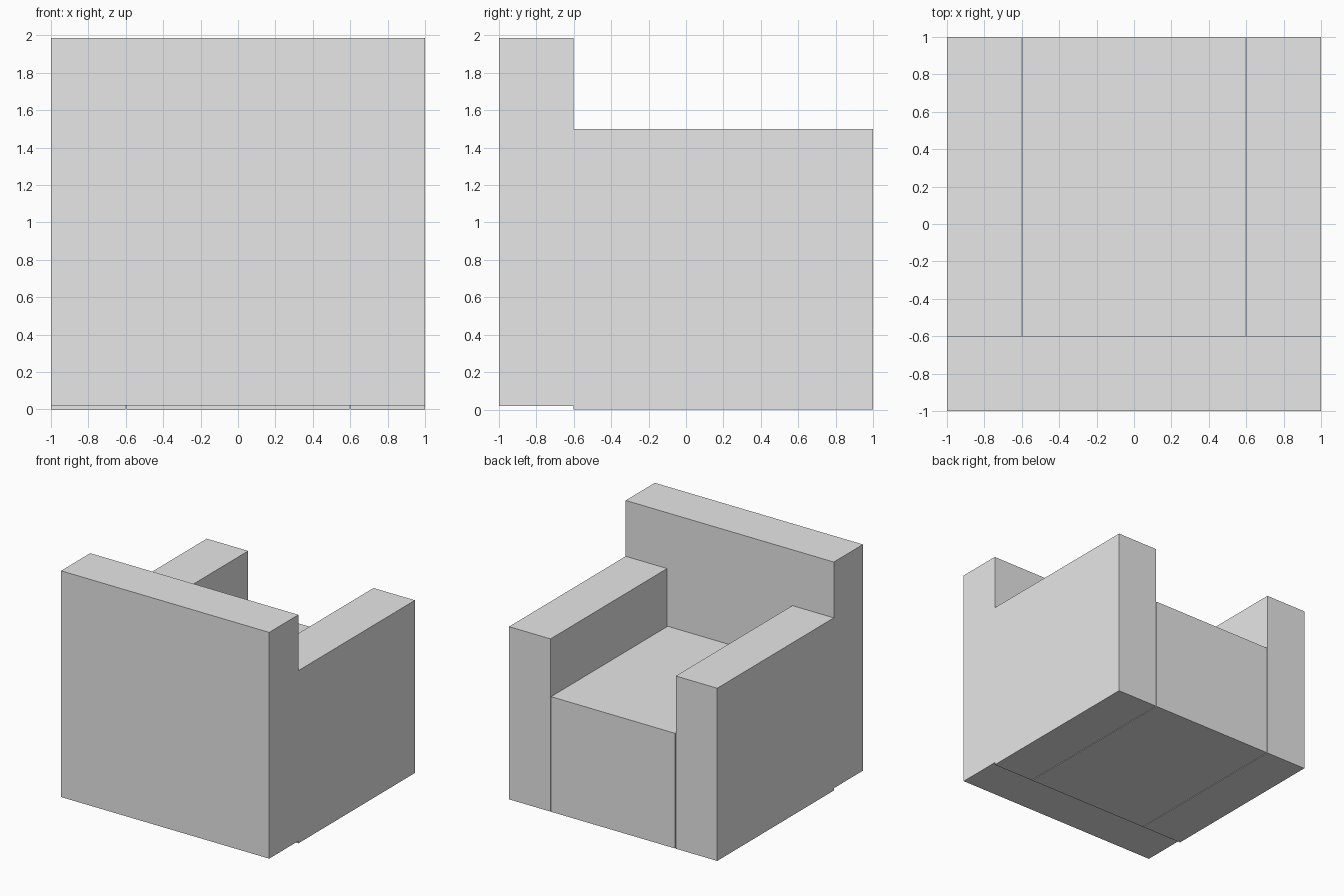
import bpy

# Remove the default cube
default = bpy.data.objects.get("Cube")
if default:
    bpy.data.objects.remove(default, do_unlink=True)

# Single plain grey
grey = bpy.data.materials.new("light_grey")
grey.use_nodes = True
color = (0.8, 0.8, 0.8, 1.0)
grey.diffuse_color = color
grey.node_tree.nodes["Principled BSDF"].inputs["Base Color"].default_value = color


def box(name, low, high):
    """Sharp-edged block between two opposite corners."""
    bpy.ops.mesh.primitive_cube_add(size=1)
    block = bpy.context.object
    block.name = block.data.name = name
    block.location = [(a + b) / 2 for a, b in zip(low, high)]
    block.scale = [b - a for a, b in zip(low, high)]
    bpy.ops.object.transform_apply(location=True, rotation=False, scale=True)
    block.data.materials.append(grey)
    return block


BACK_Y = -0.6       # where the backrest meets the seat and arms
ARM_INNER = 0.602   # inner face of each arm
SEAT_HALF = 0.596   # leaves a thin gap beside each arm

# Backrest, raised slightly off the floor
box("backrest", (-1, -1, 0.02), (1, BACK_Y, 1.985))

# Seat block
box("seat", (-SEAT_HALF, BACK_Y, 0), (SEAT_HALF, 1, 1))

# Arms
box("left_arm", (ARM_INNER, BACK_Y, 0), (1, 1, 1.5))
box("right_arm", (-1, BACK_Y, 0), (-ARM_INNER, 1, 1.5))
